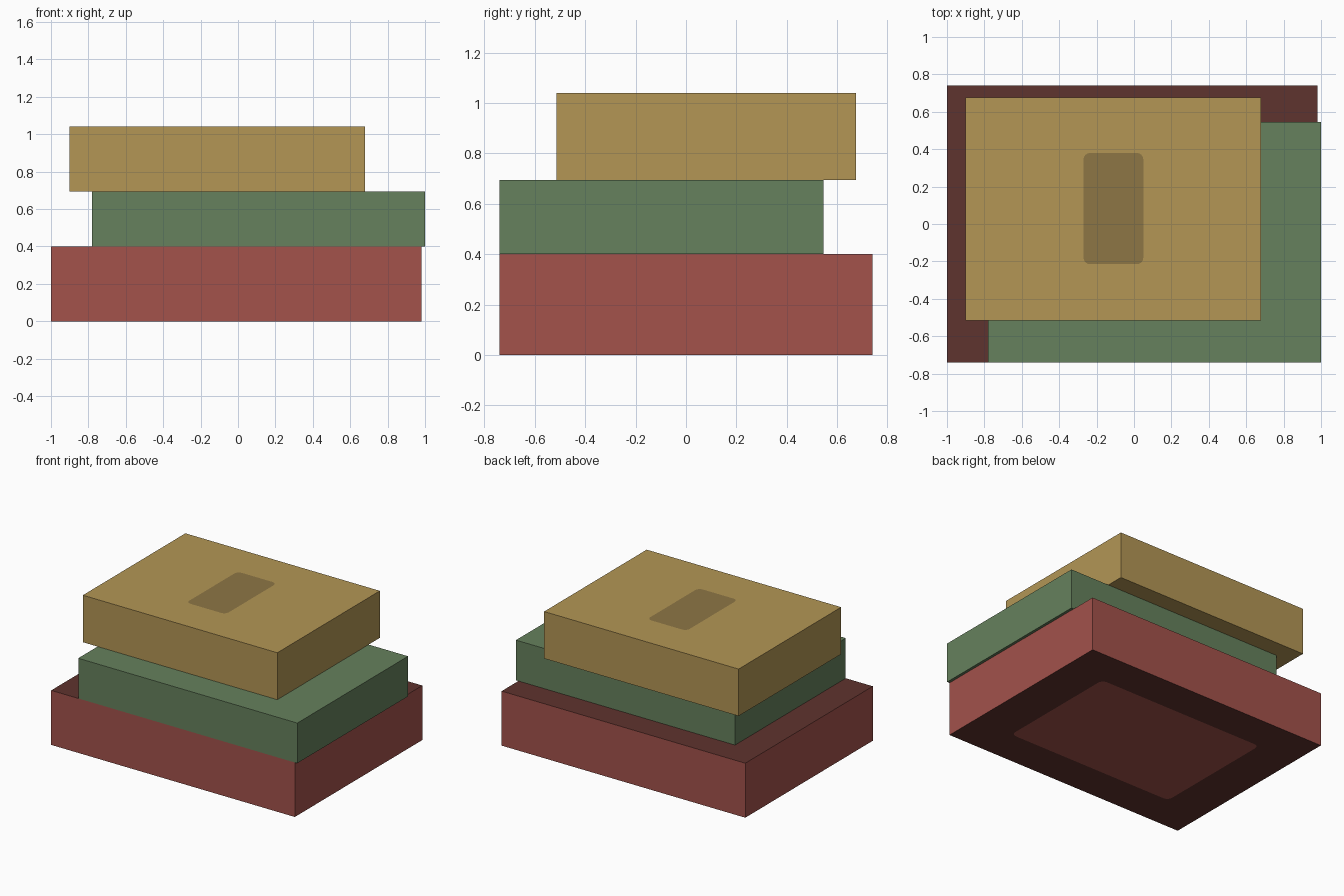
import bpy, bmesh, math

if "Cube" in bpy.data.objects:
    bpy.data.objects.remove(bpy.data.objects["Cube"])


def material(name, hex_code):
    srgb = [int(hex_code[i:i + 2], 16) / 255 for i in (0, 2, 4)]
    lin = [c / 12.92 if c <= 0.04045 else ((c + 0.055) / 1.055) ** 2.4 for c in srgb]
    m = bpy.data.materials.new(name)
    m.diffuse_color = (*lin, 1.0)
    m.use_nodes = True
    m.node_tree.nodes["Principled BSDF"].inputs["Base Color"].default_value = m.diffuse_color
    return m


def rounded_corners(x0, x1, y0, y1, r, steps=4):
    """Four corner arcs of a rounded rectangle, counter-clockwise from (x0, y0)."""
    centres = [(x0 + r, y0 + r), (x1 - r, y0 + r), (x1 - r, y1 - r), (x0 + r, y1 - r)]
    arcs = []
    for i, (cx, cy) in enumerate(centres):
        start = math.pi + i * math.pi / 2
        angles = [start + j * math.pi / 2 / steps for j in range(steps + 1)]
        arcs.append([(cx + r * math.cos(a), cy + r * math.sin(a)) for a in angles])
    return arcs


def slab(name, x, y, z, side, end=None, patch=None, patch_mat=None, patch_on_top=True):
    """Box whose top or bottom may hold a flush rounded patch of another colour."""
    mats = [side, end or side, patch_mat or side]
    bm = bmesh.new()
    outline = [(x[0], y[0]), (x[1], y[0]), (x[1], y[1]), (x[0], y[1])]
    low, high = ([bm.verts.new((*p, h)) for p in outline] for h in z)
    for i in range(4):
        j = (i + 1) % 4
        bm.faces.new((low[i], low[j], high[j], high[i]))
    for ring, h, is_top in ((low, z[0], False), (high, z[1], True)):
        if patch is None or is_top != patch_on_top:
            bm.faces.new(ring).material_index = 1
            continue
        # cut the patch into this face and fill the border around it
        arcs = [[bm.verts.new((*p, h)) for p in arc] for arc in rounded_corners(*patch)]
        for i in range(4):
            j = (i + 1) % 4
            for a, b in zip(arcs[i], arcs[i][1:]):
                bm.faces.new((ring[i], a, b)).material_index = 1
            bm.faces.new((ring[i], arcs[i][-1], arcs[j][0], ring[j])).material_index = 1
        bm.faces.new([v for arc in arcs for v in arc]).material_index = 2
    bmesh.ops.recalc_face_normals(bm, faces=bm.faces)
    mesh = bpy.data.meshes.new(name)
    bm.to_mesh(mesh)
    bm.free()
    for m in mats:
        mesh.materials.append(m)
    obj = bpy.data.objects.new(name, mesh)
    bpy.context.collection.objects.link(obj)
    return obj


red = material("red", "a3524b")
dark_red = material("dark red", "5f332e")
green = material("green", "66815d")
gold = material("gold", "b39655")
dark_gold = material("dark gold", "8d7645")

# bottom slab: dark top and underside, red patch underneath
slab("bottom_slab", (-1.0, 0.98), (-0.74, 0.74), (0.0, 0.4), red, dark_red,
     (-0.69, 0.67, -0.47, 0.47, 0.04), red, patch_on_top=False)
# middle slab
slab("middle_slab", (-0.78, 1.0), (-0.74, 0.545), (0.4, 0.695), green)
# top slab with a darker label patch on top
slab("top_slab", (-0.9, 0.68), (-0.515, 0.675), (0.695, 1.04), gold, None,
     (-0.27, 0.05, -0.215, 0.38, 0.035), dark_gold)
